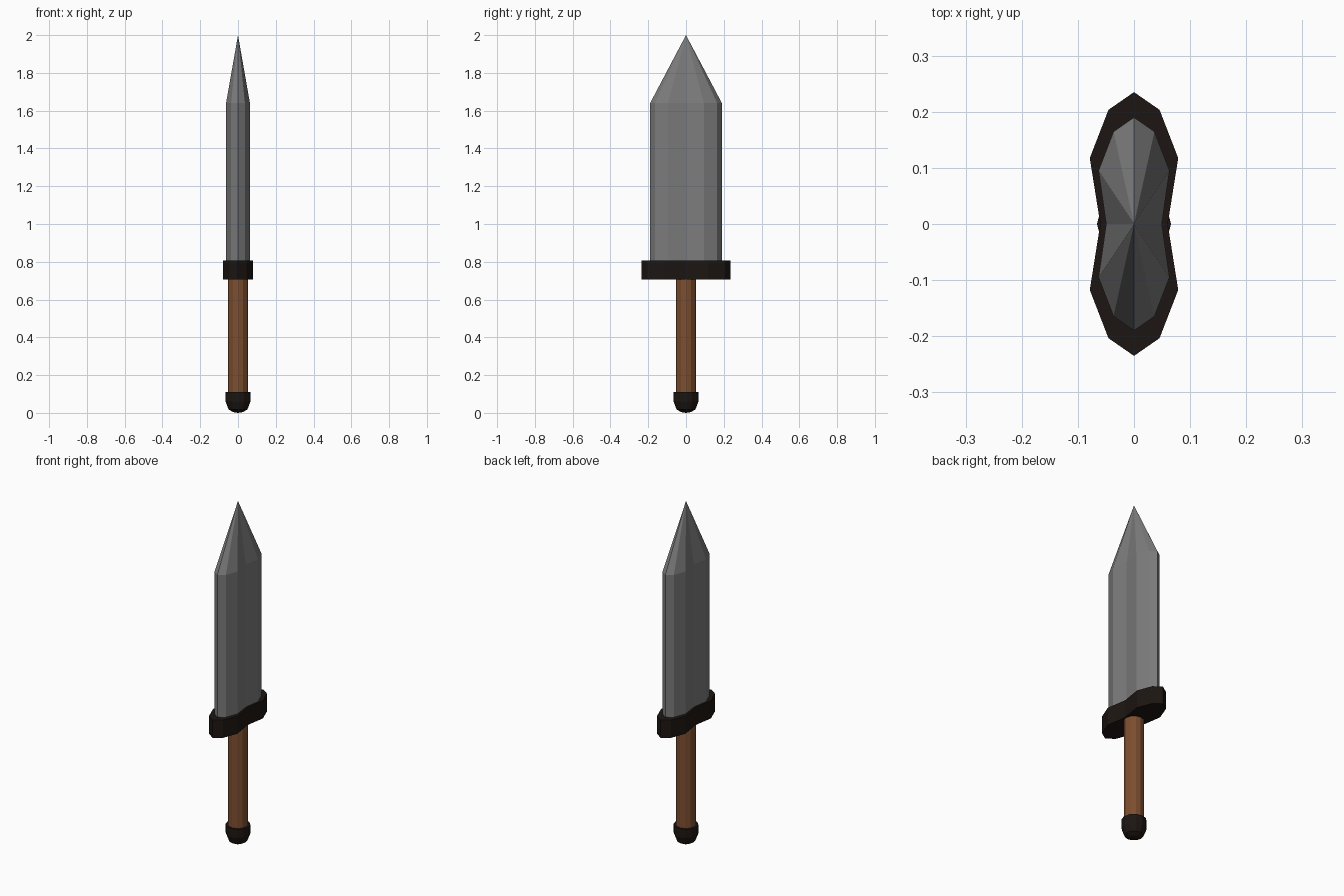
import bpy, bmesh
from math import sin, cos, pi

if "Cube" in bpy.data.objects:
    bpy.data.objects.remove(bpy.data.objects["Cube"])

SIDES = 12


def material(name, rgb):
    mat = bpy.data.materials.new(name)
    mat.diffuse_color = (*rgb, 1)
    mat.use_nodes = True
    mat.node_tree.nodes["Principled BSDF"].inputs["Base Color"].default_value = mat.diffuse_color
    return mat


def loft(name, rings, mat):
    """Stack flat-faced 12-sided rings (rx, ry, waist, z); zero radius makes a point."""
    bm = bmesh.new()
    loops = []
    for rx, ry, waist, z in rings:
        if ry == 0:
            loops.append([bm.verts.new((0, 0, z))])
            continue
        loop = []
        for i in range(SIDES):
            a = 2 * pi * i / SIDES
            x, y = rx * cos(a), ry * sin(a)
            if i % (SIDES // 2) == 0:      # pinch the middle of each broad side
                x *= waist
            loop.append(bm.verts.new((x, y, z)))
        loops.append(loop)
    for lo, hi in zip(loops, loops[1:]):
        for i in range(SIDES):
            j = (i + 1) % SIDES
            if len(lo) == 1:
                bm.faces.new((lo[0], hi[j], hi[i]))
            elif len(hi) == 1:
                bm.faces.new((lo[i], lo[j], hi[0]))
            else:
                bm.faces.new((lo[i], lo[j], hi[j], hi[i]))
    for loop in (loops[0], loops[-1]):
        if len(loop) > 1:
            bm.faces.new(loop)
    bmesh.ops.recalc_face_normals(bm, faces=bm.faces)
    mesh = bpy.data.meshes.new(name)
    bm.to_mesh(mesh)
    bm.free()
    mesh.materials.append(mat)
    obj = bpy.data.objects.new(name, mesh)
    bpy.context.collection.objects.link(obj)
    return obj


steel = material("steel", (0.2, 0.2, 0.2))
wood = material("wood", (0.2, 0.075, 0.028))
dark = material("dark_metal", (0.012, 0.008, 0.006))

# Blade with pinched faces and a pointed tip
loft("blade", [(0.073, 0.19, 0.68, 0.78), (0.073, 0.19, 0.68, 1.64), (0, 0, 1, 2.0)], steel)

# Guard, same outline but wider
loft("guard", [(0.091, 0.235, 0.66, 0.705), (0.091, 0.235, 0.66, 0.808)], dark)

# Grip
loft("grip", [(0.054, 0.054, 1, 0.08), (0.054, 0.054, 1, 0.73)], wood)

# Rounded pommel
loft("pommel", [(0, 0, 1, 0.0), (0.025, 0.025, 1, 0.004), (0.05, 0.05, 1, 0.018),
                (0.066, 0.066, 1, 0.06), (0.066, 0.066, 1, 0.11)], dark)
